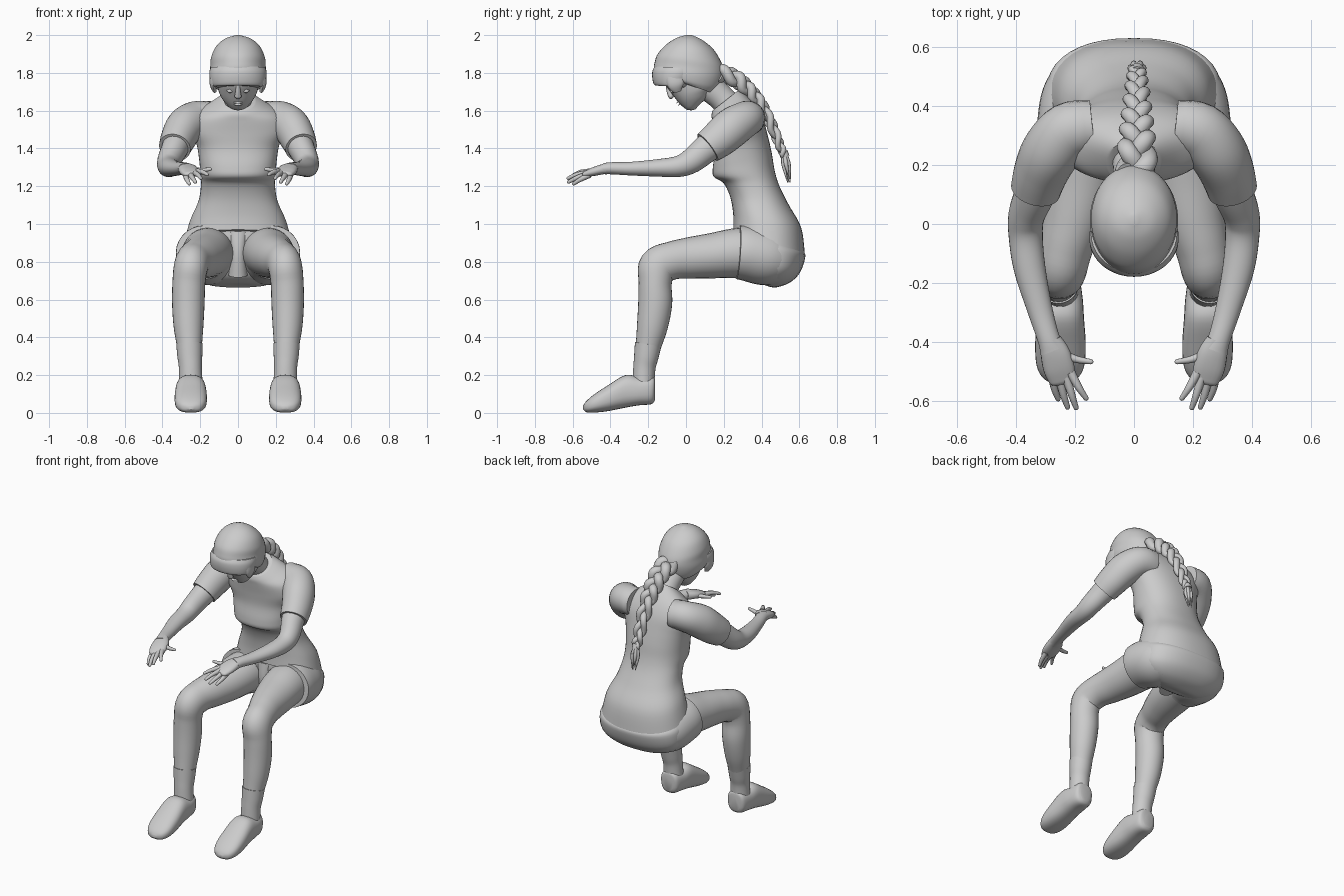
import bpy, bmesh, math
from mathutils import Vector as V


def spline(pts, k):
    """Catmull-Rom through tuples of numbers, k steps per span."""
    out = []
    for i in range(len(pts) - 1):
        quad = pts[max(i - 1, 0)], pts[i], pts[i + 1], pts[min(i + 2, len(pts) - 1)]
        for s in range(k):
            t = s / k
            out.append(tuple(0.5 * (2 * b + (c - a) * t + (2 * a - 5 * b + 4 * c - d) * t * t
                                    + (3 * b - a - 3 * c + d) * t ** 3)
                             for a, b, c, d in zip(*quad)))
    return out + [tuple(pts[-1])]


def skin(name, rings, n=28, p=2.0, mirror=False):
    """Skin (centre, u, v) rings with superellipse sections."""
    bm = bmesh.new()
    loops = []
    for c, u, v in rings:
        loop = []
        for i in range(n):
            a = 2 * math.pi * i / n
            ca, sa = math.cos(a), math.sin(a)
            loop.append(bm.verts.new(c + u * math.copysign(abs(ca) ** (2 / p), ca)
                                     + v * math.copysign(abs(sa) ** (2 / p), sa)))
        loops.append(loop)
    for a, b in zip(loops, loops[1:]):
        for i in range(n):
            j = (i + 1) % n
            bm.faces.new((a[i], a[j], b[j], b[i]))
    bm.faces.new(loops[0])
    bm.faces.new(loops[-1])
    bmesh.ops.recalc_face_normals(bm, faces=bm.faces)
    me = bpy.data.meshes.new(name)
    bm.to_mesh(me)
    bm.free()
    ob = bpy.data.objects.new(name, me)
    bpy.context.collection.objects.link(ob)
    if mirror:
        ob.modifiers.new("mirror", 'MIRROR')
    return ob


def slab(name, st, x=0.0, k=5, **kw):
    """Stations: first edge (y, z), second edge (y, z), half width."""
    rings = []
    for y0, z0, y1, z1, w in spline(st, k):
        a, b = V((x, y0, z0)), V((x, y1, z1))
        rings.append(((a + b) / 2, V((max(w, .002), 0, 0)), (b - a) / 2))
    return skin(name, rings, **kw)


def tube(name, st, k=5, tip=False, **kw):
    """Stations: x, y, z, half width, half depth along a path."""
    s = spline(st, k)
    rings = []
    for i, q in enumerate(s):
        t = (V(s[min(i + 1, len(s) - 1)][:3]) - V(s[max(i - 1, 0)][:3])).normalized()
        v = t.cross(V((1, 0, 0))).normalized()
        rings.append((V(q[:3]), v.cross(t) * q[3], v * q[4]))
    if tip:
        c, u, v = rings[-1]
        for d in (30, 60, 82):
            a = math.radians(d)
            rings.append((c + t * v.length * math.sin(a), u * math.cos(a), v * math.cos(a)))
    return skin(name, rings, **kw)


# Shirt body
slab("shirt", [(.25, .97, .63, .83, .285), (.25, 1.05, .61, .98, .255), (.235, 1.14, .545, 1.1, .21),
               (.20, 1.215, .495, 1.2, .196), (.147, 1.25, .47, 1.28, .2), (.142, 1.30, .455, 1.37, .205),
               (.155, 1.39, .435, 1.46, .22), (.15, 1.47, .41, 1.55, .255), (.14, 1.54, .37, 1.625, .225),
               (.135, 1.575, .315, 1.685, .14), (.14, 1.60, .28, 1.71, .09)], n=40, p=2.3)
# Sleeves, open toward the forearms
tube("sleeve", [(.14, .33, 1.56, .09, .09), (.22, .315, 1.555, .10, .095), (.28, .25, 1.515, .10, .105),
                (.315, .18, 1.455, .093, .10), (.335, .115, 1.405, .085, .088)], mirror=True)
# Arms down to the wrist
tube("arm", [(.30, .22, 1.48, .08, .085), (.335, .11, 1.40, .07, .075), (.365, .03, 1.335, .062, .066),
             (.368, -.04, 1.305, .058, .056), (.355, -.15, 1.297, .054, .046), (.32, -.29, 1.293, .043, .036),
             (.29, -.39, 1.295, .038, .032), (.275, -.43, 1.293, .045, .03)], mirror=True)
# Hands
tube("palm", [(.285, -.395, 1.296, .038, .03), (.268, -.44, 1.29, .05, .027), (.255, -.49, 1.277, .053, .023),
              (.243, -.53, 1.265, .046, .016)], tip=True, p=2.4, n=20, mirror=True)
for nm, base, mid, end in (
        ("thumb", (.25, -.44, 1.285), (.195, -.46, 1.285), (.147, -.468, 1.29)),
        ("index_finger", (.215, -.505, 1.278), (.188, -.555, 1.275), (.163, -.592, 1.262)),
        ("middle_finger", (.23, -.52, 1.27), (.212, -.58, 1.26), (.197, -.624, 1.242)),
        ("ring_finger", (.252, -.525, 1.262), (.24, -.58, 1.243), (.226, -.622, 1.222)),
        ("little_finger", (.278, -.51, 1.26), (.27, -.56, 1.235), (.258, -.594, 1.213))):
    tube(nm, [(*base, .016, .016), (*mid, .0125, .0125), (*end, .009, .009)], tip=True, n=12, mirror=True)

# Shorts: seat and two leg openings
slab("shorts_seat", [(.27, .97, .615, .86, .275), (.27, .90, .632, .83, .295), (.29, .80, .605, .745, .29),
                     (.32, .73, .55, .69, .235), (.37, .69, .48, .665, .14), (.41, .68, .44, .668, .04)],
     n=40, p=2.3)
tube("shorts_leg", [(.13, .50, .81, .14, .13), (.155, .42, .825, .16, .15), (.172, .33, .845, .158, .148),
                    (.178, .275, .85, .15, .142)], mirror=True)
tube("shorts_fly", [(0, .29, .96, .05, .03), (0, .29, .85, .04, .04), (0, .32, .73, .05, .05)])

# Bare legs
tube("leg", [(.15, .40, .84, .13, .13), (.16, .28, .847, .135, .132), (.18, .14, .832, .125, .12),
             (.205, .02, .82, .108, .11), (.232, -.075, .806, .094, .101), (.25, -.148, .772, .09, .104),
             (.26, -.163, .69, .087, .088), (.263, -.163, .58, .086, .09), (.262, -.178, .46, .079, .082),
             (.257, -.20, .35, .066, .067), (.253, -.22, .24, .056, .055), (.25, -.225, .15, .055, .055)],
     mirror=True)
tube("sock", [(.257, -.20, .365, .07, .071), (.255, -.21, .30, .066, .065), (.252, -.22, .24, .061, .059),
              (.25, -.225, .16, .062, .058)], mirror=True)
# Slip-on shoes
slab("shoe", [(-.165, .065, -.163, .165, .035), (-.185, .046, -.175, .192, .062), (-.25, .04, -.245, .19, .075),
              (-.32, .028, -.32, .20, .08), (-.41, .01, -.415, .145, .086), (-.48, .002, -.49, .095, .08),
              (-.525, .003, -.53, .06, .055), (-.545, .018, -.545, .036, .015)],
     x=.25, p=2.5, mirror=True)

# Neck, face and features
tube("neck", [(0, .25, 1.59, .085, .08), (0, .20, 1.655, .072, .07), (0, .13, 1.72, .075, .075),
              (0, .06, 1.78, .08, .08)])
slab("face", [(.03, 1.602, .05, 1.607, .018), (.005, 1.605, .075, 1.635, .045), (-.022, 1.625, .12, 1.675, .072),
              (-.045, 1.65, .14, 1.71, .092), (-.072, 1.685, .16, 1.74, .105), (-.105, 1.73, .17, 1.79, .112),
              (-.13, 1.79, .16, 1.84, .11)], p=2.1)
tube("nose", [(0, -.098, 1.735, .012, .01), (0, -.088, 1.70, .014, .014), (0, -.08, 1.676, .019, .014)],
     tip=True, n=12)
for nm, y, z in (("upper_lip", -.043, 1.645), ("lower_lip", -.033, 1.633)):
    slab(nm, [(y - .008, z - .004, y + .02, z + .004, .004), (y - .009, z - .006, y + .02, z + .008, .024),
              (y, z + .006, y + .02, z + .012, .012)], n=12)
slab("eye", [(-.066, 1.694, -.05, 1.70, .006), (-.083, 1.697, -.05, 1.715, .019),
             (-.084, 1.714, -.06, 1.722, .006)], x=.042, n=12, mirror=True)

# Hair cap, swept fringe and side locks
slab("hair_cap", [(-.10, 1.775, .15, 1.69, .125), (-.155, 1.785, .178, 1.72, .142), (-.17, 1.82, .195, 1.765, .15),
                  (-.166, 1.855, .20, 1.81, .147), (-.15, 1.90, .185, 1.86, .143), (-.105, 1.95, .145, 1.925, .118),
                  (-.05, 1.985, .085, 1.975, .07), (0, 2.0, .03, 2.0, .01)], n=40)
slab("fringe", [(-.13, 1.735, .0, 1.72, .112), (-.166, 1.735, .03, 1.725, .136), (-.178, 1.77, .06, 1.755, .148),
                (-.178, 1.81, .09, 1.79, .152), (-.165, 1.835, .10, 1.82, .146)], n=40)
tube("side_lock", [(.125, -.06, 1.80, .022, .05), (.132, -.055, 1.74, .018, .045),
                   (.122, -.045, 1.70, .008, .02)], mirror=True, n=16)

# Three-strand braid down the back
path = spline([(.17, 1.80), (.26, 1.77), (.33, 1.71), (.39, 1.64), (.45, 1.53), (.495, 1.42), (.52, 1.365)], 10)
for s in range(3):
    pts = []
    for i, (y, z) in enumerate(path):
        f = i / (len(path) - 1)
        a, b = path[max(i - 1, 0)], path[min(i + 1, len(path) - 1)]
        d = V((0, a[1] - b[1], b[0] - a[0])).normalized()
        ph = 2 * math.pi * (2.4 * f + s / 3)
        w = 1 - .6 * f
        o = V((.01, y, z)) + V((.042 * w * math.sin(ph), 0, 0)) + d * .024 * w * math.sin(2 * ph)
        pts.append((*o, .034 * w, .031 * w))
    tube("braid_strand", pts, k=2, n=14, tip=True)
tube("braid_tie", [(.01, .513, 1.385, .024, .024), (.01, .525, 1.355, .024, .024)], n=16)
# Loose tuft at the braid end
for i in range(6):
    a = i * math.pi / 3
    cx, sy = math.cos(a), math.sin(a)
    tube("braid_tuft", [(.01 + .006 * cx, .522 + .006 * sy, 1.37, .009, .009),
                        (.01 + .022 * cx, .53 + .016 * sy, 1.315, .011, .011),
                        (.01 + .012 * cx, .545 + .008 * sy, 1.25 - .03 * (i % 2), .002, .002)], n=8)

# Smooth shading with crisp hems
bpy.ops.object.select_all(action='SELECT')
bpy.context.view_layer.objects.active = bpy.data.objects["shirt"]
bpy.ops.object.shade_smooth_by_angle(angle=math.radians(45))
